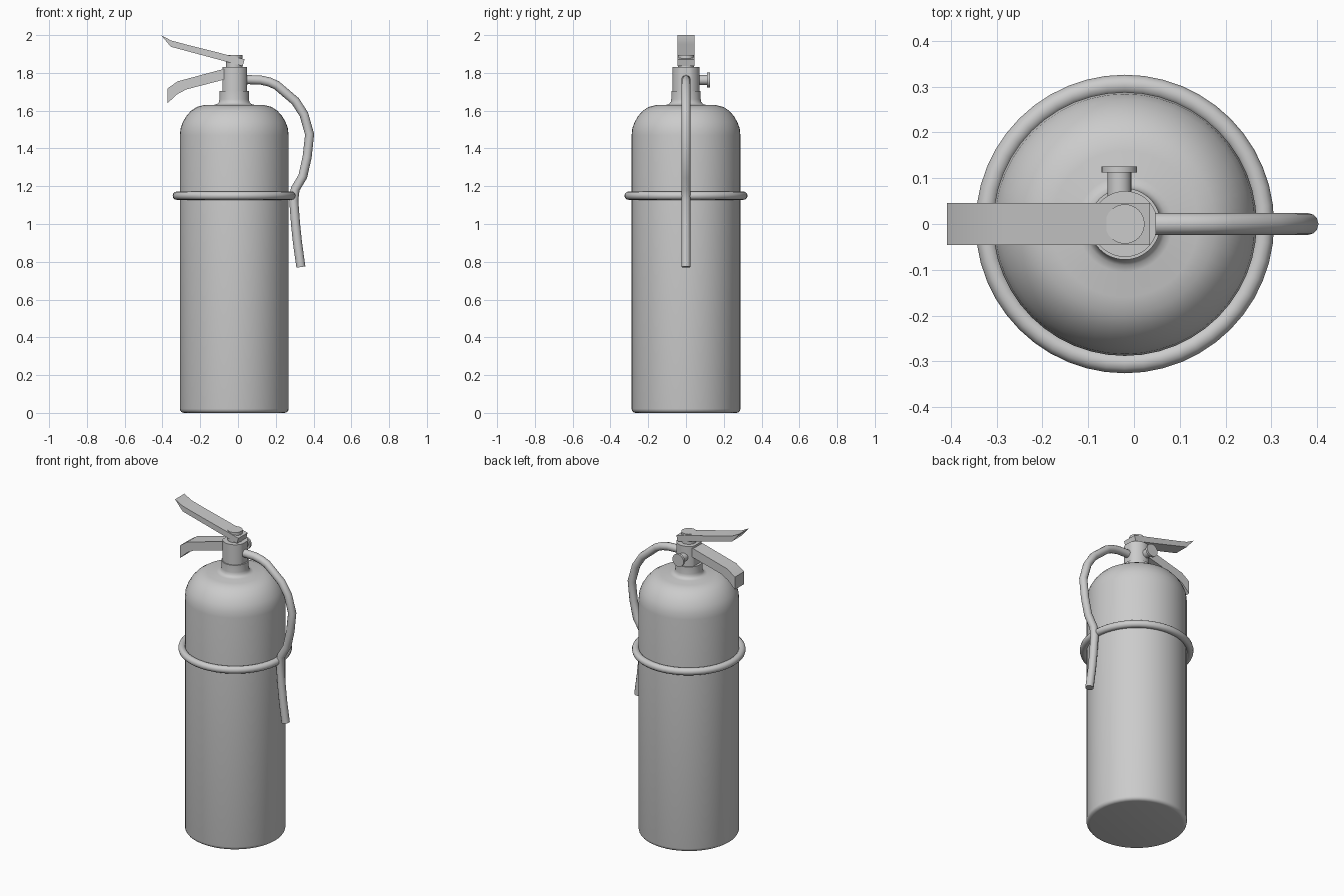
import bpy, bmesh
from math import pi, cos, sin, radians

if "Cube" in bpy.data.objects:
    bpy.data.objects.remove(bpy.data.objects["Cube"])

CX = -0.02  # axis of the cylinder


def smooth(ob, angle=35):
    bpy.ops.object.select_all(action='DESELECT')
    ob.select_set(True)
    bpy.context.view_layer.objects.active = ob
    bpy.ops.object.shade_smooth_by_angle(angle=radians(angle))


def finish(name, bm):
    bmesh.ops.remove_doubles(bm, verts=bm.verts, dist=1e-5)
    bmesh.ops.recalc_face_normals(bm, faces=bm.faces)
    me = bpy.data.meshes.new(name)
    bm.to_mesh(me)
    bm.free()
    ob = bpy.data.objects.new(name, me)
    bpy.context.collection.objects.link(ob)
    smooth(ob)
    return ob


def lathe(name, profile, sides=48, loc=(CX, 0, 0), rot=(0, 0, 0)):
    """Revolve (radius, height) points about local z."""
    bm = bmesh.new()
    vs = [bm.verts.new((r, 0, z)) for r, z in profile]
    es = [bm.edges.new(p) for p in zip(vs, vs[1:])]
    bmesh.ops.spin(bm, geom=vs + es, axis=(0, 0, 1), cent=(0, 0, 0),
                   angle=2 * pi, steps=sides, use_duplicate=False)
    ob = finish(name, bm)
    ob.location, ob.rotation_euler = loc, rot
    return ob


def plate(name, outline, half_width):
    """Extrude an x-z outline along y."""
    bm = bmesh.new()
    f = bm.faces.new([bm.verts.new((x, -half_width, z)) for x, z in outline])
    r = bmesh.ops.extrude_face_region(bm, geom=[f])
    moved = [g for g in r['geom'] if isinstance(g, bmesh.types.BMVert)]
    bmesh.ops.translate(bm, verts=moved, vec=(0, 2 * half_width, 0))
    return finish(name, bm)


# Tank with rounded foot, dome and flared neck
foot = [(0.266 + 0.022 * sin(a), 0.022 - 0.022 * cos(a))
        for a in [i * pi / 8 for i in range(5)]]
dome = [(0.288, 1.47), (0.284, 1.507), (0.272, 1.54), (0.253, 1.572),
        (0.228, 1.6), (0.197, 1.62), (0.16, 1.629), (0.105, 1.631),
        (0.09, 1.635), (0.081, 1.645), (0.078, 1.66), (0.078, 1.705), (0, 1.705)]
lathe("tank", [(0, 0)] + foot + dome)

# Valve body, with flats on the left and right
valve = lathe("valve_body", [(0, 1.69), (0.072, 1.69), (0.072, 1.832), (0, 1.832)])
for v in valve.data.vertices:
    v.co.x = max(-0.062, min(0.068, v.co.x))

# Pin under the top lever
lathe("lever_pin", [(0, 1.825), (0.043, 1.825), (0.043, 1.896), (0, 1.896)], 32)

# Gauge stub at the back
lathe("gauge", [(0, 0), (0.026, 0), (0.026, 0.112), (0.039, 0.112),
                (0.039, 0.126), (0, 0.126)], 24, (-0.032, 0, 1.762), (-pi / 2, 0, 0))

# Levers
plate("top_lever", [(-0.408, 2.0), (-0.355, 1.972), (-0.285, 1.953), (0.035, 1.872),
                    (0.025, 1.836), (-0.28, 1.918), (-0.355, 1.938)], 0.046)
plate("carry_handle", [(-0.06, 1.825), (-0.32, 1.755), (-0.374, 1.717), (-0.374, 1.638),
                       (-0.325, 1.685), (-0.275, 1.712), (-0.06, 1.768)], 0.046)

# Strap ring round the tank
bpy.ops.mesh.primitive_torus_add(major_segments=48, minor_segments=12,
                                 major_radius=0.304, minor_radius=0.022,
                                 location=(CX, 0, 1.15))
ring = bpy.context.object
ring.name = "strap_ring"
smooth(ring)

# Hose swept along its path
path = [(0.02, 1.763), (0.06, 1.764), (0.12, 1.762), (0.165, 1.752), (0.204, 1.735),
        (0.304, 1.65), (0.349, 1.58), (0.379, 1.475), (0.366, 1.354), (0.343, 1.252),
        (0.303, 1.185), (0.295, 1.127), (0.305, 0.995), (0.315, 0.9), (0.333, 0.772)]
cu = bpy.data.curves.new("hose", 'CURVE')
cu.dimensions = '3D'
cu.bevel_depth = 0.024
cu.bevel_resolution = 4
cu.use_fill_caps = True
sp = cu.splines.new('POLY')
sp.points.add(len(path) - 1)
for p, (x, z) in zip(sp.points, path):
    p.co = (x, 0, z, 1)
hose = bpy.data.objects.new("hose", cu)
bpy.context.collection.objects.link(hose)
bpy.ops.object.select_all(action='DESELECT')
hose.select_set(True)
bpy.context.view_layer.objects.active = hose
bpy.ops.object.convert(target='MESH')
smooth(bpy.context.object)
